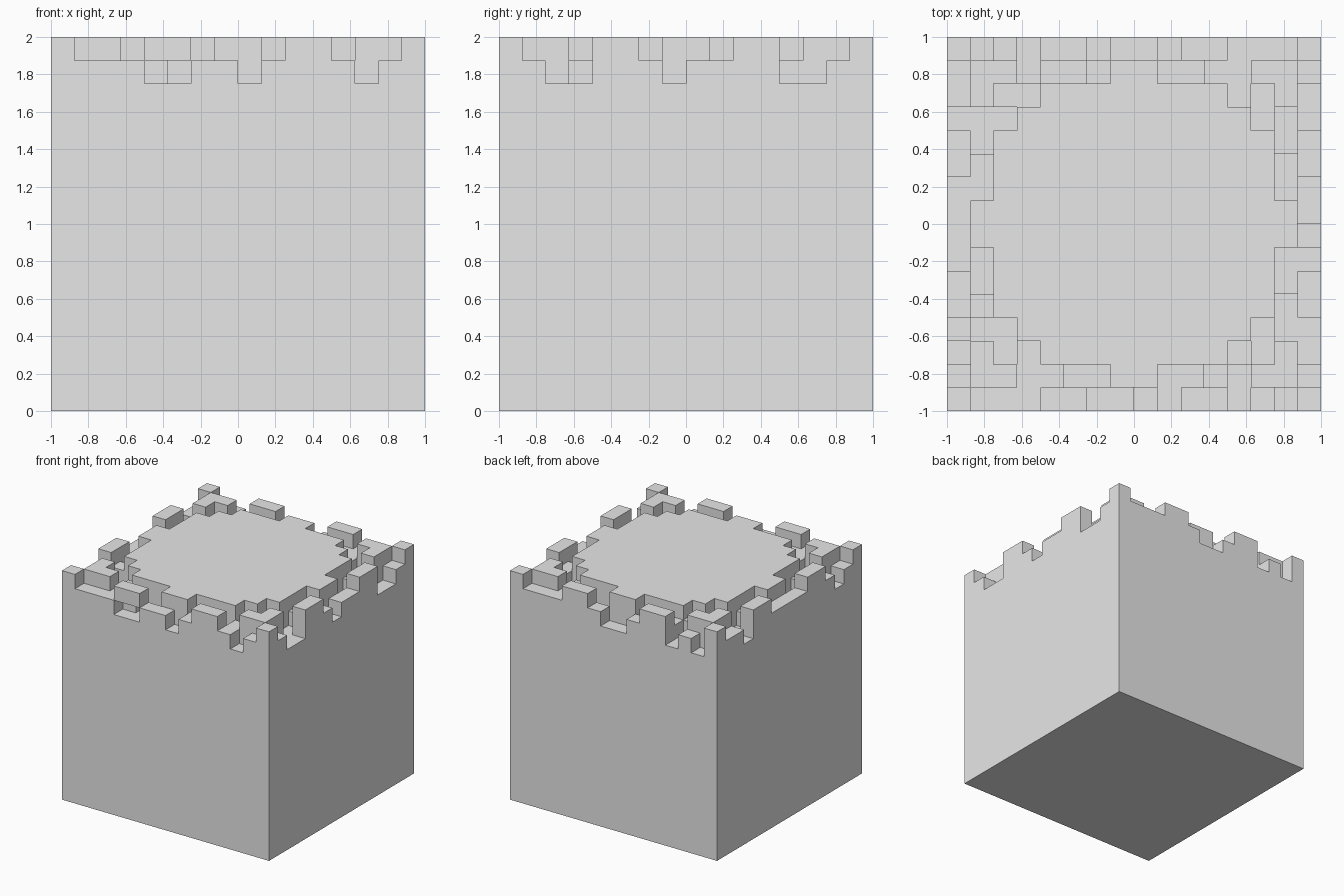
import bpy
import bmesh

cube = bpy.data.objects.get("Cube")
if cube:
    bpy.data.objects.remove(cube, do_unlink=True)

N = 16
CELL = 2 / N
LOW = N - 2  # index of the lower broken layer

# Top layer: one back-left quarter, mirrored to all four corners
QUARTER = ["#...##..",
           ".##....#",
           ".#..####",
           "...#####",
           "#.######",
           "#.######",
           "..######",
           ".#######"]
half = [row + row[::-1] for row in QUARTER]
top_layer = half + half[::-1]

# Layer below: dots are pits in the rim, back row first
low_layer = ["#.#.###..#######",
             "###.##.##..#####",
             "#############.#.",
             "...##########.#.",
             "#.##############",
             "##############.#",
             "##############.#",
             "################",
             "###############.",
             "#.##############",
             "#.##############",
             "##############.#",
             "#..###########..",
             ".#.#########.##.",
             "#####..####.####",
             "####..##.####.##"]


def solid(i, j, k):
    """True where the block is filled; j counts from the front."""
    if not (0 <= i < N and 0 <= j < N and 0 <= k < N):
        return False
    if k < LOW:
        return True
    layer = low_layer if k == LOW else top_layer
    return layer[N - 1 - j][i] == "#"


def add_quad(bm, corners):
    bm.faces.new([bm.verts.new((x * CELL - 1, y * CELL - 1, z * CELL))
                  for x, y, z in corners])


def add_cell_face(bm, cell, axis, side):
    """One outward square of a cell."""
    u, v = (axis + 1) % 3, (axis + 2) % 3
    corners = []
    for a, b in ((0, 0), (1, 0), (1, 1), (0, 1)):
        p = list(cell)
        p[axis] += side
        p[u] += a
        p[v] += b
        corners.append(p)
    add_quad(bm, corners if side else corners[::-1])


# Exposed cell faces, joined into large flat faces
bm = bmesh.new()
for i in range(N):
    for j in range(N):
        for k in range(N):
            if not solid(i, j, k):
                continue
            for axis in range(3):
                for side in (0, 1):
                    near = [i, j, k]
                    near[axis] += 1 if side else -1
                    if not solid(*near):
                        add_cell_face(bm, (i, j, k), axis, side)
bmesh.ops.remove_doubles(bm, verts=bm.verts, dist=0.001)
bmesh.ops.dissolve_limit(bm, angle_limit=0.01, verts=bm.verts, edges=bm.edges)
bmesh.ops.triangulate(bm, faces=[f for f in bm.faces if len(f.verts) > 4])

mesh = bpy.data.meshes.new("block_with_broken_rim")
bm.to_mesh(mesh)
bm.free()

# Plain grey material
grey = bpy.data.materials.new("light_grey")
grey.use_nodes = True
colour = (0.8, 0.8, 0.8, 1)
grey.diffuse_color = colour
grey.node_tree.nodes["Principled BSDF"].inputs["Base Color"].default_value = colour
mesh.materials.append(grey)

block = bpy.data.objects.new("block_with_broken_rim", mesh)
bpy.context.collection.objects.link(block)
